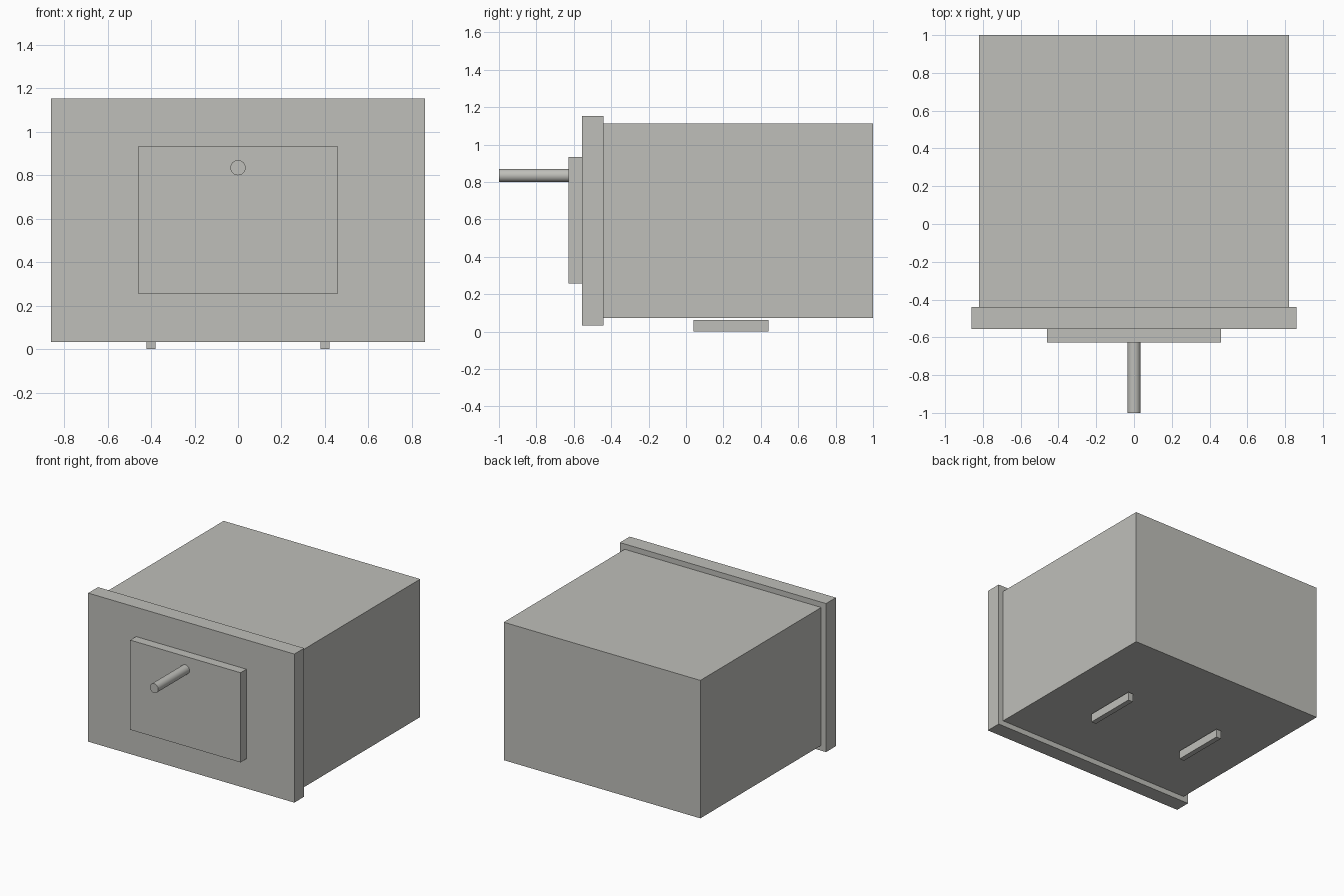
import bpy
import math

if "Cube" in bpy.data.objects:
    bpy.data.objects.remove(bpy.data.objects["Cube"], do_unlink=True)

grey = bpy.data.materials.new("warm_grey")
grey.use_nodes = True
COLOUR = (0.52, 0.52, 0.49, 1)
grey.diffuse_color = COLOUR
grey.node_tree.nodes["Principled BSDF"].inputs["Base Color"].default_value = COLOUR


def finish(name):
    obj = bpy.context.object
    obj.name = name
    obj.data.materials.append(grey)
    bpy.ops.object.transform_apply(location=False, rotation=True, scale=True)
    return obj


def box(name, x, y, z):
    """Box from (low, high) ranges on each axis."""
    ranges = (x, y, z)
    bpy.ops.mesh.primitive_cube_add(size=1, location=[(a + b) / 2 for a, b in ranges])
    bpy.context.object.scale = [b - a for a, b in ranges]
    return finish(name)


# Drawer body and the overhanging front
box("drawer_body", (-0.82, 0.82), (-0.44, 1), (0.073, 1.113))
box("drawer_front", (-0.86, 0.86), (-0.557, -0.44), (0.033, 1.153))

# Raised plate carrying the handle
box("handle_plate", (-0.46, 0.46), (-0.627, -0.557), (0.256, 0.932))

# Round handle rod
bpy.ops.mesh.primitive_cylinder_add(
    vertices=32, radius=0.035, depth=0.373,
    location=(0, -0.8135, 0.834), rotation=(math.pi / 2, 0, 0))
finish("handle_rod")
bpy.ops.object.shade_smooth_by_angle(angle=math.radians(40))

# Pair of runners underneath
for side, x in (("left", 0.4), ("right", -0.4)):
    box(side + "_runner", (x - 0.02, x + 0.02), (0.04, 0.44), (0, 0.063))
